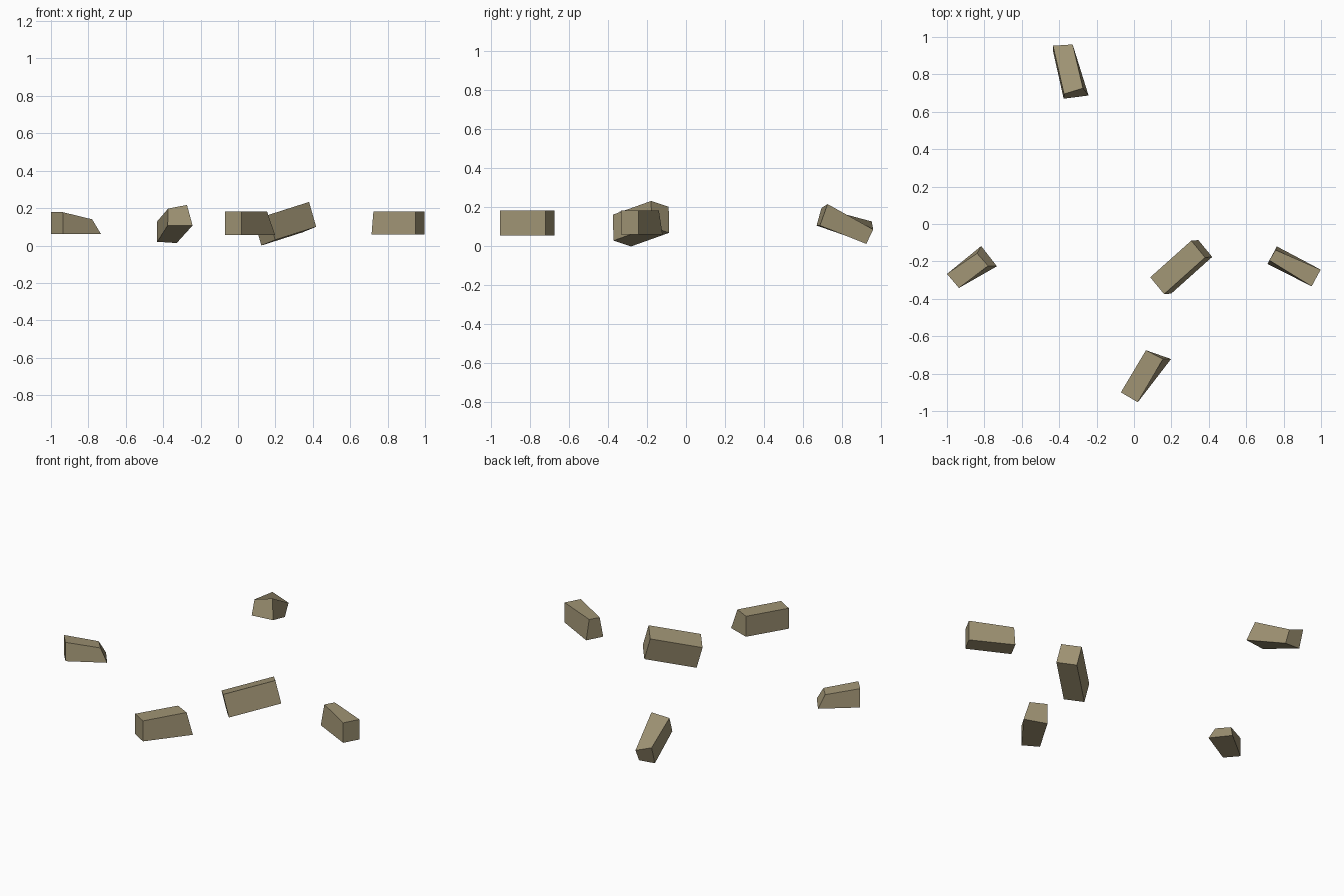
import bpy, bmesh
from mathutils import Vector

if "Cube" in bpy.data.objects:
    bpy.data.objects.remove(bpy.data.objects["Cube"])

stone = bpy.data.materials.new("tan stone")
stone.diffuse_color = (0.35, 0.295, 0.175, 1)
stone.use_nodes = True
stone.node_tree.nodes["Principled BSDF"].inputs["Base Color"].default_value = stone.diffuse_color


def block(name, bottom, top):
    """Six-sided stone from a bottom ring and a matching top ring."""
    bm = bmesh.new()
    b = [bm.verts.new(p) for p in bottom]
    t = [bm.verts.new(p) for p in top]
    bm.faces.new(b[::-1])
    bm.faces.new(t)
    for i in range(4):
        j = (i + 1) % 4
        bm.faces.new((b[i], b[j], t[j], t[i]))
    bmesh.ops.recalc_face_normals(bm, faces=bm.faces)
    mesh = bpy.data.meshes.new(name)
    bm.to_mesh(mesh)
    bm.free()
    mesh.materials.append(stone)
    obj = bpy.data.objects.new(name, mesh)
    bpy.context.collection.objects.link(obj)


def lying_block(name, plan, z0, z1, moved):
    """Level-bottomed stone: top copies the plan, except the moved corners."""
    bottom = [(x, y, z0) for x, y in plan]
    top = [moved.get(i, (x, y, z1)) for i, (x, y) in enumerate(plan)]
    block(name, bottom, top)


# left stone: top slopes down to a slanted end
lying_block("left_stone",
            [(-1.0, -0.267), (-0.936, -0.342), (-0.733, -0.226), (-0.817, -0.118)],
            0.062, 0.178,
            {2: (-0.78, -0.224, 0.14), 3: (-0.839, -0.157, 0.14)})

# front stone: one corner cut back at the top
lying_block("front_stone",
            [(-0.07, -0.9), (0.02, -0.953), (0.198, -0.722), (0.064, -0.675)],
            0.057, 0.183,
            {2: (0.155, -0.722, 0.183)})

# right stone: narrower at the top of its left end
lying_block("right_stone",
            [(0.714, -0.214), (0.95, -0.333), (0.998, -0.244), (0.764, -0.12)],
            0.06, 0.183,
            {0: (0.724, -0.194, 0.183), 3: (0.757, -0.139, 0.183)})

# centre stone: a tilted regular brick
corner = Vector((0.125, -0.282, 0.0))
length = Vector((0.219, 0.196, 0.07))
width = Vector((0.074, -0.09, 0.03))
up = Vector((-0.038, -0.003, 0.133))
ring = [corner, corner + width, corner + width + length, corner + length]
block("centre_stone", ring, [p + up for p in ring])

# back stone: tilted down to the rear, uneven ends
block("back_stone",
      [(-0.376, 0.67, 0.107), (-0.243, 0.687, 0.107),
       (-0.328, 0.925, 0.013), (-0.432, 0.92, 0.02)],
      [(-0.374, 0.695, 0.197), (-0.273, 0.726, 0.217),
       (-0.328, 0.96, 0.087), (-0.433, 0.953, 0.128)])
